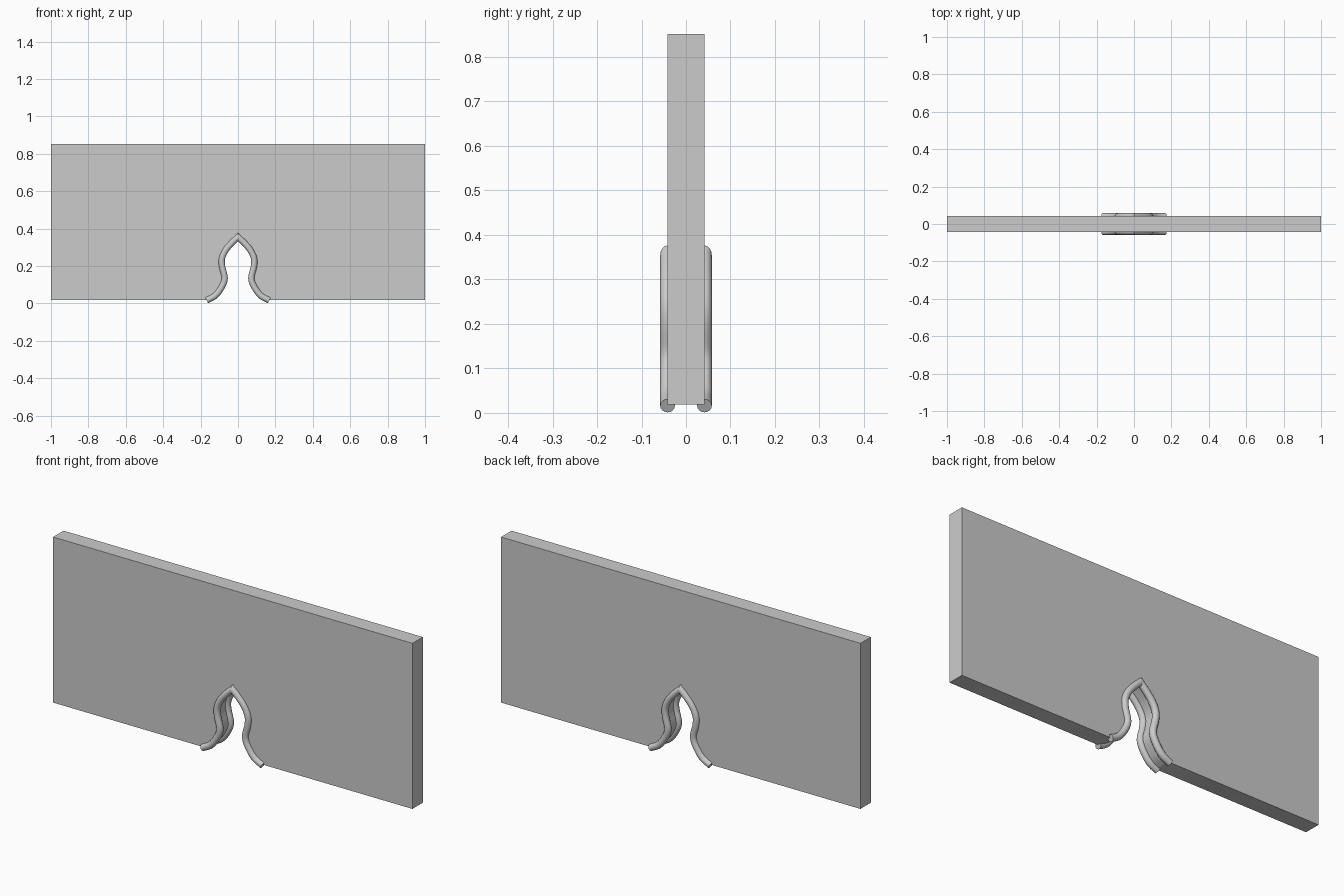
import bpy
import bmesh
import math
from mathutils import Vector

cube = bpy.data.objects.get("Cube")
if cube:
    bpy.data.objects.remove(cube, do_unlink=True)

HALF_THICK = 0.0415
TUBE_RADIUS = 0.0165
BOTTOM, TOP = 0.019, 0.852
SIDES = 16

plaster = bpy.data.materials.new("light grey")
plaster.use_nodes = True
GREY = (0.6, 0.6, 0.6, 1)
plaster.diffuse_color = GREY
plaster.node_tree.nodes["Principled BSDF"].inputs["Base Color"].default_value = GREY


def finish(bm, name):
    """Turn a bmesh into a smooth shaded object with sharp edges kept."""
    bmesh.ops.recalc_face_normals(bm, faces=bm.faces)
    mesh = bpy.data.meshes.new(name)
    bm.to_mesh(mesh)
    bm.free()
    mesh.materials.append(plaster)
    obj = bpy.data.objects.new(name, mesh)
    bpy.context.collection.objects.link(obj)
    bpy.ops.object.select_all(action="DESELECT")
    obj.select_set(True)
    bpy.context.view_layer.objects.active = obj
    bpy.ops.object.shade_smooth_by_angle(angle=math.radians(35))
    return obj


def smooth_path(points, steps=4):
    """Catmull-Rom curve through the points."""
    pts = [2 * points[0] - points[1]] + points + [2 * points[-1] - points[-2]]
    out = []
    for a, b, c, d in zip(pts, pts[1:], pts[2:], pts[3:]):
        for i in range(steps):
            t = i / steps
            out.append(0.5 * (2 * b + (c - a) * t + (2 * a - 5 * b + 4 * c - d) * t**2
                              + (3 * b - a - 3 * c + d) * t**3))
    return out + [points[-1]]


# Arch outline: left foot up to the pointed top, then mirrored
half = smooth_path([Vector(p) for p in (
    (-0.167, 0.016), (-0.122, 0.041), (-0.088, 0.086), (-0.071, 0.134),
    (-0.085, 0.198), (-0.085, 0.243), (-0.064, 0.287), (-0.032, 0.324), (0, 0.354))])
arch = half + [Vector((-p.x, p.y)) for p in reversed(half[:-1])]

# Wall slab with the arch cut through it
opening = [p for p in arch if p.y > BOTTOM + 0.002]
foot = 0.161
outline = ([(-1, TOP), (-1, BOTTOM), (-foot, BOTTOM)] + [tuple(p) for p in opening]
           + [(foot, BOTTOM), (1, BOTTOM), (1, TOP)])
# Split at the centre line so each half is a simple face
left = [p for p in outline if p[0] <= 0] + [(0, TOP)]
bm = bmesh.new()
for side in (1, -1):
    bm.faces.new([bm.verts.new((side * x, -HALF_THICK, z)) for x, z in left])
bmesh.ops.remove_doubles(bm, verts=bm.verts, dist=0.0001)
result = bmesh.ops.extrude_face_region(bm, geom=bm.faces[:])
moved = [g for g in result["geom"] if isinstance(g, bmesh.types.BMVert)]
bmesh.ops.translate(bm, verts=moved, vec=(0, 2 * HALF_THICK, 0))
finish(bm, "wall")


def arch_trim(name, y):
    """Round moulding swept along the arch, mitred at the point."""
    bm = bmesh.new()
    rings = []
    for i, p in enumerate(arch):
        before = (p - arch[max(i - 1, 0)]).normalized()
        after = (arch[min(i + 1, len(arch) - 1)] - p).normalized()
        tangent = (before + after).normalized()
        normal = Vector((-tangent.y, tangent.x))
        stretch = 1 / max(tangent.dot(after if after.length else before), 0.5)
        ring = []
        for k in range(SIDES):
            angle = math.tau * k / SIDES
            q = p + normal * (TUBE_RADIUS * stretch * math.cos(angle))
            ring.append(bm.verts.new((q.x, y + TUBE_RADIUS * math.sin(angle), q.y)))
        rings.append(ring)
    for a, b in zip(rings, rings[1:]):
        for k in range(SIDES):
            n = (k + 1) % SIDES
            bm.faces.new((a[k], a[n], b[n], b[k]))
    bm.faces.new(rings[0])
    bm.faces.new(rings[-1])
    return finish(bm, name)


# Mouldings on both faces
arch_trim("front_arch_trim", -HALF_THICK)
arch_trim("back_arch_trim", HALF_THICK)
